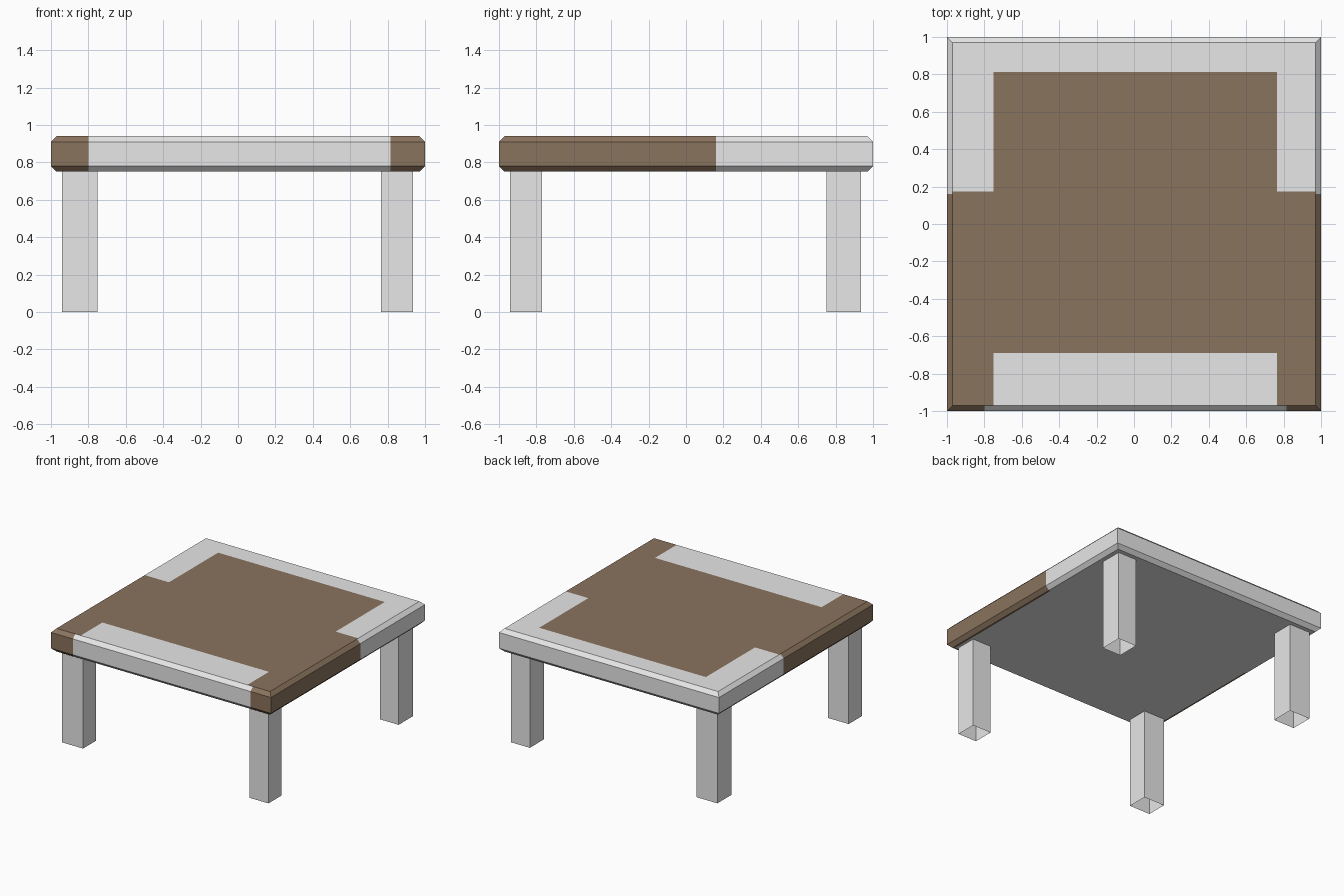
import bpy, bmesh

if "Cube" in bpy.data.objects:
    bpy.data.objects.remove(bpy.data.objects["Cube"])


def material(name, rgb):
    m = bpy.data.materials.new(name)
    m.diffuse_color = (*rgb, 1)
    m.use_nodes = True
    m.node_tree.nodes["Principled BSDF"].inputs["Base Color"].default_value = m.diffuse_color
    return m


grey = material("light grey", (0.8, 0.8, 0.8))
brown = material("wood brown", (0.255, 0.173, 0.11))


def finish(bm, name, mats):
    me = bpy.data.meshes.new(name)
    bm.normal_update()
    bm.to_mesh(me)
    bm.free()
    for m in mats:
        me.materials.append(m)
    ob = bpy.data.objects.new(name, me)
    bpy.context.collection.objects.link(ob)


def rings_to_faces(bm, rings):
    loops = [[bm.verts.new((x, y, z)) for x, y in
              ((x0, y0), (x1, y0), (x1, y1), (x0, y1))]
             for x0, x1, y0, y1, z in rings]
    for a, b in zip(loops, loops[1:]):
        for i in range(4):
            j = (i + 1) % 4
            bm.faces.new((a[i], a[j], b[j], b[i]))
    return loops


# Table top: square slab with chamfered upper and lower rims
bm = bmesh.new()
profile = [(0.955, 0.75), (0.97, 0.75), (1, 0.78), (1, 0.91), (0.97, 0.94)]
loops = rings_to_faces(bm, [(-h, h, -h, h, z) for h, z in profile])
bm.faces.new(loops[-1])
bm.faces.new(loops[0][::-1])

# Cut the slab along the borders of the painted areas
cuts = [(0, -0.8), (0, -0.75), (0, 0.765), (0, 0.815),
        (1, -0.69), (1, 0.16), (1, 0.175), (1, 0.813)]
for axis, pos in cuts:
    co, no = [0, 0, 0], [0, 0, 0]
    co[axis], no[axis] = pos, 1
    bmesh.ops.bisect_plane(bm, geom=bm.verts[:] + bm.edges[:] + bm.faces[:],
                           plane_co=co, plane_no=no, dist=1e-5)
bm.normal_update()


def is_brown(f):
    x, y, z = f.calc_center_median()
    if f.normal.z > 0.9:                       # upper surface
        if -0.75 < x < 0.765:
            return -0.69 < y < 0.813
        return y < 0.175
    if f.normal.z < -0.9 and max(abs(x), abs(y)) < 0.955:
        return False                           # underside
    if y < -0.95 and abs(x) < 0.95:            # front edge
        return x < -0.8 or x > 0.815
    return y < 0.16                            # side and back edges


for f in bm.faces:
    f.material_index = int(is_brown(f))
finish(bm, "table_top", [grey, brown])

# Legs: square tubes, open at the floor
for xn, x0, x1 in (("left", -0.94, -0.75), ("right", 0.765, 0.935)):
    for yn, y0, y1 in (("front", -0.94, -0.77), ("back", 0.75, 0.935)):
        bm = bmesh.new()
        rings_to_faces(bm, [(x0, x1, y0, y1, 0), (x0, x1, y0, y1, 0.75)])
        finish(bm, f"{yn}_{xn}_leg", [grey])
